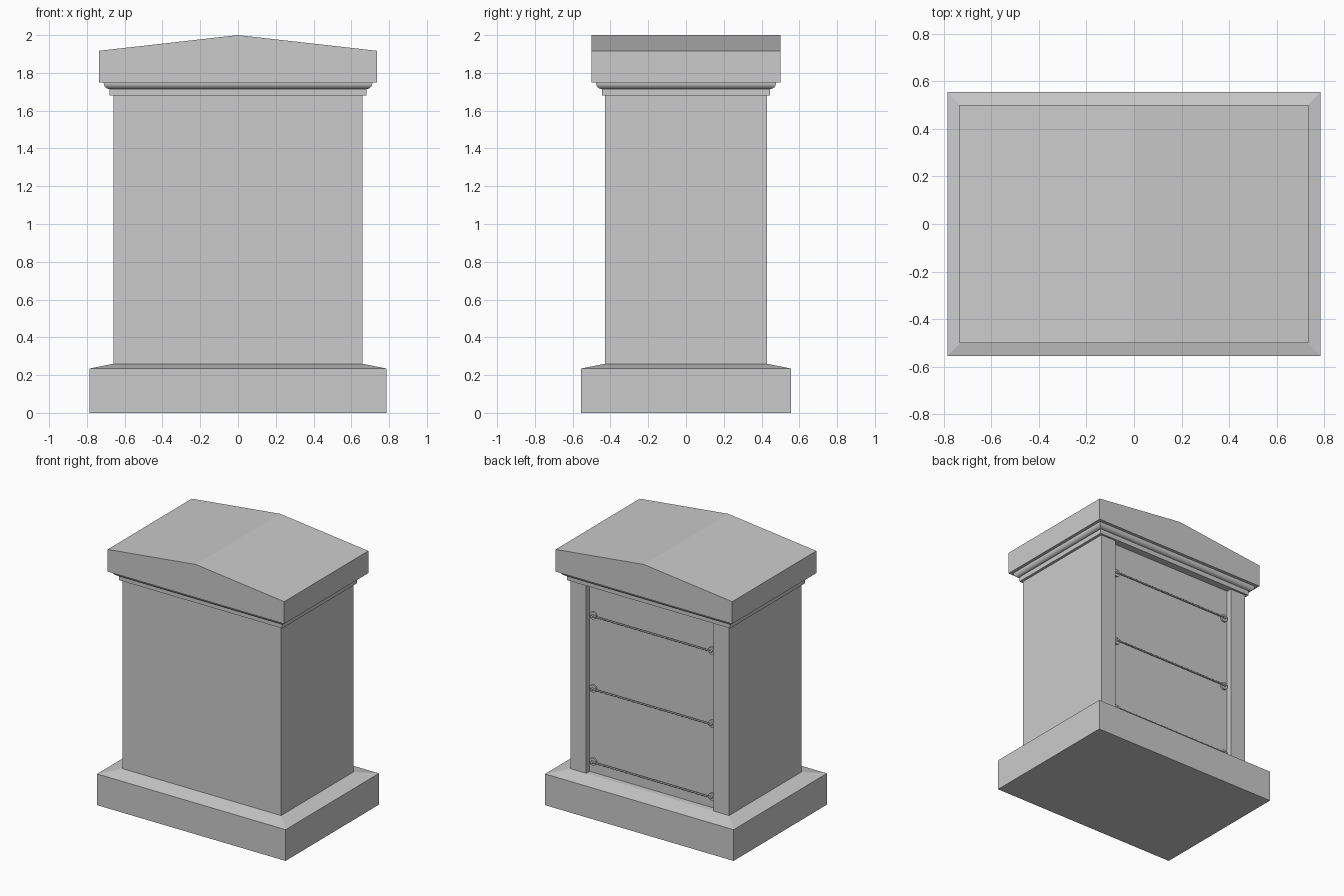
import bpy, bmesh, math
from mathutils import Matrix

if "Cube" in bpy.data.objects:
    bpy.data.objects.remove(bpy.data.objects["Cube"])


def finish(name, bm):
    bmesh.ops.recalc_face_normals(bm, faces=bm.faces)
    me = bpy.data.meshes.new(name)
    bm.to_mesh(me)
    bm.free()
    ob = bpy.data.objects.new(name, me)
    bpy.context.collection.objects.link(ob)
    return ob


def stacked_rects(name, levels):
    """Loft through rectangles given as (half x, half y, z)."""
    bm = bmesh.new()
    rings = [[bm.verts.new((sx * hx, sy * hy, z))
              for sx, sy in ((-1, -1), (1, -1), (1, 1), (-1, 1))]
             for hx, hy, z in levels]
    for a, b in zip(rings, rings[1:]):
        for i in range(4):
            j = (i + 1) % 4
            bm.faces.new((a[i], a[j], b[j], b[i]))
    bm.faces.new(rings[0][::-1])
    bm.faces.new(rings[-1])
    return finish(name, bm)


def prism(name, points, offset):
    """Extrude a closed outline along an offset vector."""
    bm = bmesh.new()
    face = bm.faces.new([bm.verts.new(p) for p in points])
    ext = bmesh.ops.extrude_face_region(bm, geom=[face], use_keep_orig=True)
    bmesh.ops.translate(bm, vec=offset,
                        verts=[v for v in ext["geom"] if isinstance(v, bmesh.types.BMVert)])
    return finish(name, bm)


def cylinder(name, centre, radius, length, axis, sides=16):
    turn = Matrix.Rotation(math.pi / 2, 4, 'Y' if axis == 'x' else 'X')
    bm = bmesh.new()
    bmesh.ops.create_cone(bm, cap_ends=True, segments=sides, radius1=radius,
                          radius2=radius, depth=length,
                          matrix=Matrix.Translation(centre) @ turn)
    ob = finish(name, bm)
    ob.data.shade_smooth()
    ob.data.set_sharp_from_angle(angle=math.radians(40))
    return ob


# Plinth with sloped top edge
stacked_rects("plinth", [(0.785, 0.555, 0), (0.785, 0.555, 0.235), (0.66, 0.43, 0.26)])

# Shaft, open recess in the back between two pilasters
X, Y, INNER, BACK = 0.66, 0.43, 0.53, 0.39
outline = [(-X, -Y), (X, -Y), (X, Y), (INNER, Y), (INNER, BACK),
           (-INNER, BACK), (-INNER, Y), (-X, Y)]
prism("shaft", [(x, y, 0.26) for x, y in outline], (0, 0, 1.42))

# Cornice: flat fillet, then a quarter-round moulding
R = 0.03
levels = [(0.68, 0.445, 1.68), (0.68, 0.445, 1.713)]
for i in range(7):
    a = math.radians(15 * i)
    out = R * math.sin(a)
    levels.append((0.681 + out, 0.446 + out, 1.745 - R * math.cos(a)))
levels.append((0.711, 0.476, 1.75))
stacked_rects("cornice", levels)

# Gabled cap
gable = [(-0.735, 1.75), (0.735, 1.75), (0.735, 1.917), (0, 2.0), (-0.735, 1.917)]
prism("cap", [(x, -0.5, z) for x, z in gable], (0, 1, 0))

# Thin rails with round mounts across the recess
for n, z in enumerate((0.345, 0.895, 1.445), 1):
    cylinder(f"rail_{n}", (0, 0.408, z), 0.006, 0.97, 'x', 12)
    for side, s in (("left", 1), ("right", -1)):
        cylinder(f"mount_{n}_{side}", (s * 0.495, 0.396, z), 0.028, 0.014, 'y', 24)
        cylinder(f"pin_{n}_{side}", (s * 0.495, 0.405, z), 0.010, 0.03, 'y')
